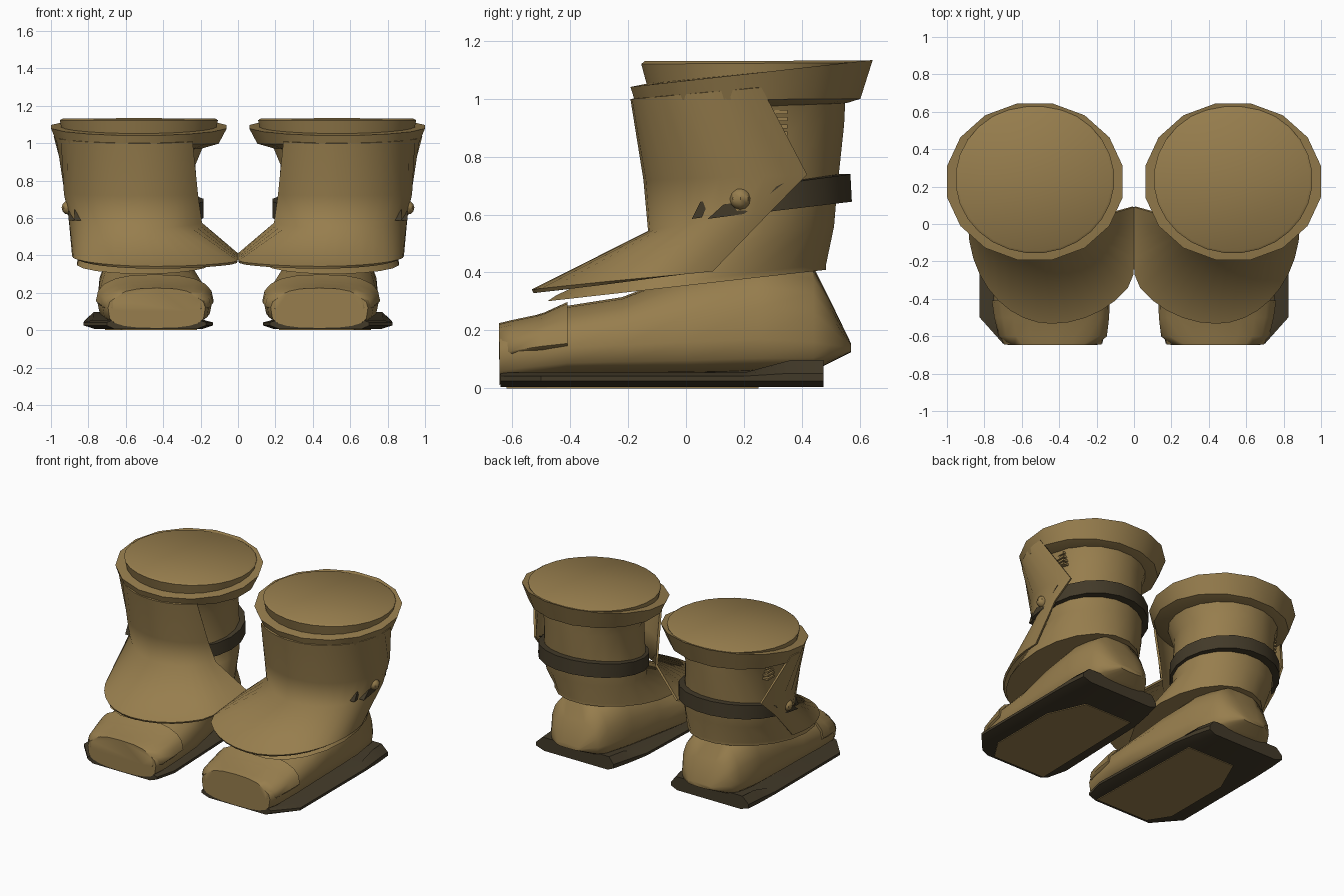
import bpy, bmesh
from math import sin, cos, radians, pi

cube = bpy.data.objects.get("Cube")
if cube:
    bpy.data.objects.remove(cube, do_unlink=True)


def material(name, rgb):
    m = bpy.data.materials.new(name)
    m.use_nodes = True
    m.diffuse_color = (*rgb, 1)
    m.node_tree.nodes["Principled BSDF"].inputs["Base Color"].default_value = (*rgb, 1)
    return m


BROWN = material("tan_leather", (0.31, 0.208, 0.075))
DARK = material("dark_leather", (0.055, 0.042, 0.022))


def finish(name, bm, mat, angle=40, thickness=0):
    """Turn a bmesh into a smooth-shaded part, mirrored to the other boot."""
    bmesh.ops.recalc_face_normals(bm, faces=bm.faces)
    me = bpy.data.meshes.new(name)
    bm.to_mesh(me)
    bm.free()
    me.materials.append(mat)
    ob = bpy.data.objects.new(name, me)
    bpy.context.collection.objects.link(ob)
    bpy.ops.object.select_all(action='DESELECT')
    ob.select_set(True)
    bpy.context.view_layer.objects.active = ob
    if thickness:
        mod = ob.modifiers.new("thickness", 'SOLIDIFY')
        mod.thickness = thickness
        mod.offset = 0
        bpy.ops.object.modifier_apply(modifier=mod.name)
    bpy.ops.object.shade_smooth_by_angle(angle=radians(angle))
    mirror = ob.modifiers.new("other_boot", 'MIRROR')
    mirror.use_mirror_merge = False


def loft(rings, closed=True, caps=True, wrap=False):
    """Skin a list of equal-length point rings."""
    bm = bmesh.new()
    vs = [[bm.verts.new(p) for p in r] for r in rings]
    n = len(vs[0])
    pairs = list(zip(vs, vs[1:])) + ([(vs[-1], vs[0])] if wrap else [])
    for a, b in pairs:
        for i in range(n if closed else n - 1):
            j = (i + 1) % n
            bm.faces.new((a[i], a[j], b[j], b[i]))
    if caps:
        bm.faces.new(vs[0])
        bm.faces.new(vs[-1])
    return bm


def tilted(cx, rx, yf, yb, zf, zb, angles):
    """Tilted oval: front at (yf, zf), back at (yb, zb), angles from the front."""
    cy, ry = (yf + yb) / 2, (yb - yf) / 2
    pts = []
    for t in map(radians, angles):
        y = cy - ry * cos(t)
        pts.append((cx + rx * sin(t), y, zf + (zb - zf) * (y - yf) / (yb - yf)))
    return pts


def oval(*shape, n=20):
    """Full ring with a flat side to the front."""
    return tilted(*shape, [360 * (i + 0.5) / n for i in range(n)])


def arc(*shape, inner, outer, half=10):
    """Open ring whose middle point is the front; stops at the boots' midline."""
    angles = [-inner * (1 - i / half) for i in range(half)]
    angles += [outer * i / half for i in range(half + 1)]
    return [(max(0.004, x), y, z) for x, y, z in tilted(*shape, angles)]


def prism_x(points, x0, x1):
    """Extrude a (y, z) outline along x."""
    return loft([[(x, y, z) for y, z in points] for x in (x0, x1)])


# Inner shaft with its flared lower skirt
finish("shaft", loft([
    oval(0.505, 0.36, -0.485, 0.49, 0.30, 0.41),
    oval(0.505, 0.355, -0.455, 0.49, 0.32, 0.43),
    oval(0.53, 0.33, -0.07, 0.515, 0.50, 0.56),
    oval(0.535, 0.33, -0.07, 0.525, 0.60, 0.68),
    oval(0.54, 0.315, -0.09, 0.55, 0.86, 0.91),
    oval(0.54, 0.36, -0.11, 0.555, 0.97, 1.01)]), BROWN, 60)

# Flared collar and the closed top inside it
finish("collar", loft([
    oval(0.54, 0.35, -0.10, 0.56, 0.96, 0.985, n=16),
    oval(0.535, 0.44, -0.185, 0.61, 0.995, 1.00, n=16),
    oval(0.53, 0.479, -0.20, 0.653, 1.04, 1.135, n=16),
    oval(0.53, 0.42, -0.15, 0.64, 1.05, 1.13, n=16)]), BROWN, 30)
finish("top_pad", loft([
    oval(0.53, 0.41, -0.13, 0.61, 1.02, 1.06, n=28),
    oval(0.53, 0.425, -0.157, 0.635, 1.12, 1.125, n=28),
    oval(0.53, 0.41, -0.145, 0.625, 1.13, 1.132, n=28)]), BROWN, 50)

# Front guard wrapping the shin and spreading over the instep
finish("front_guard", loft([
    arc(0.53, 0.45, -0.185, 0.645, 1.00, 1.075, inner=39, outer=94),
    arc(0.525, 0.40, -0.14, 0.58, 0.72, 0.745, inner=50, outer=123),
    arc(0.52, 0.38, -0.125, 0.565, 0.54, 0.67, inner=58, outer=103),
    [(x - max(0, 0.44 - x) * 0.2 if x > 0.08 else 0.004, y, z) for x, y, z in
     arc(0.44, 0.44, -0.53, 0.53, 0.335, 0.455, inner=100, outer=100)]],
    closed=False, caps=False), BROWN, 70, 0.014)

# Tilted strap, its loose ends and the round stud
finish("strap", loft([
    oval(0.535, 0.355, -0.09, 0.577, 0.565, 0.645),
    oval(0.535, 0.355, -0.09, 0.572, 0.65, 0.74),
    oval(0.535, 0.31, -0.05, 0.51, 0.65, 0.74),
    oval(0.535, 0.31, -0.05, 0.51, 0.565, 0.645)],
    caps=False, wrap=True), DARK)
finish("strap_tip_front", prism_x(
    [(0.02, 0.585), (0.05, 0.645), (0.08, 0.648), (0.055, 0.59)], 0.82, 0.875), DARK)
finish("strap_tip_back", prism_x(
    [(0.075, 0.585), (0.13, 0.635), (0.2, 0.645), (0.34, 0.71), (0.2, 0.602)], 0.85, 0.907), DARK)

bm = bmesh.new()
bmesh.ops.create_uvsphere(bm, u_segments=8, v_segments=6, radius=0.038)
bmesh.ops.translate(bm, vec=(0.905, 0.188, 0.655), verts=bm.verts)
finish("stud", bm, BROWN)

# Small lacing bars under the collar
bm = bmesh.new()
for k in range(4):
    bars = bmesh.ops.create_cube(bm, size=1)["verts"]
    bmesh.ops.scale(bm, vec=(0.06, 0.07, 0.014), verts=bars)
    bmesh.ops.translate(bm, vec=(0.84, 0.315, 0.88 + 0.025 * k), verts=bars)
finish("lacing", bm, BROWN)


def section(y, cx, hw, low, mid, top, n=20):
    """Rounded foot cross-section, flatter below than above."""
    pts = []
    for i in range(n):
        t = 2 * pi * i / n
        c, s = cos(t), sin(t)
        x = cx + hw * (1 if c > 0 else -1) * abs(c) ** 0.75
        z = mid + (top - mid) * s ** 0.8 if s > 0 else mid - (mid - low) * abs(s) ** 0.5
        pts.append((x, y, z))
    return pts


# Foot from toe to heel; the toe end covers the front of the sole
finish("foot", loft([
    section(-0.645, 0.435, 0.26, 0.012, 0.12, 0.20),
    section(-0.58, 0.44, 0.285, 0.02, 0.13, 0.235),
    section(-0.41, 0.445, 0.305, 0.045, 0.14, 0.285),
    section(-0.22, 0.45, 0.30, 0.045, 0.15, 0.315),
    section(0.0, 0.47, 0.28, 0.045, 0.16, 0.40),
    section(0.25, 0.49, 0.26, 0.05, 0.17, 0.45),
    section(0.44, 0.50, 0.22, 0.06, 0.16, 0.42),
    section(0.50, 0.50, 0.18, 0.09, 0.15, 0.30),
    section(0.57, 0.50, 0.09, 0.125, 0.14, 0.155)]), BROWN, 50)

# Toe cap laid over the front of the foot
finish("toe_cap", loft([
    section(-0.646, 0.435, 0.24, 0.10, 0.12, 0.225),
    section(-0.60, 0.435, 0.29, 0.11, 0.13, 0.236),
    section(-0.50, 0.44, 0.307, 0.12, 0.145, 0.257),
    section(-0.41, 0.445, 0.315, 0.14, 0.155, 0.298)]), BROWN, 50)

# Sole with thin side wings and a raised heel edge, worn tread plate beneath
outline = [(0.17, -0.64), (0.70, -0.64), (0.825, -0.50), (0.825, 0.20), (0.82, 0.36),
           (0.81, 0.475), (0.22, 0.475), (0.19, 0.36), (0.16, 0.20), (0.135, -0.50)]


def sole_ring(width, base, rise):
    """Sole outline narrowed to a width factor and lifted towards the heel."""
    return [(0.47 + (x - 0.47) * width, y, base + rise * min(1, max(0, (y - 0.2) / 0.16)))
            for x, y in outline]


finish("sole", loft([
    sole_ring(0.82, 0.005, 0), sole_ring(1, 0.025, 0),
    sole_ring(1, 0.042, 0.01), sole_ring(0.86, 0.054, 0.043)]), DARK, 30)
finish("tread_plate", loft([
    [(x, y, z) for x, y in
     [(0.22, -0.62), (0.62, -0.62), (0.71, -0.48), (0.71, 0.0), (0.6, 0.25), (0.24, 0.25)]]
    for z in (0.0, 0.006)]), BROWN, 30)
